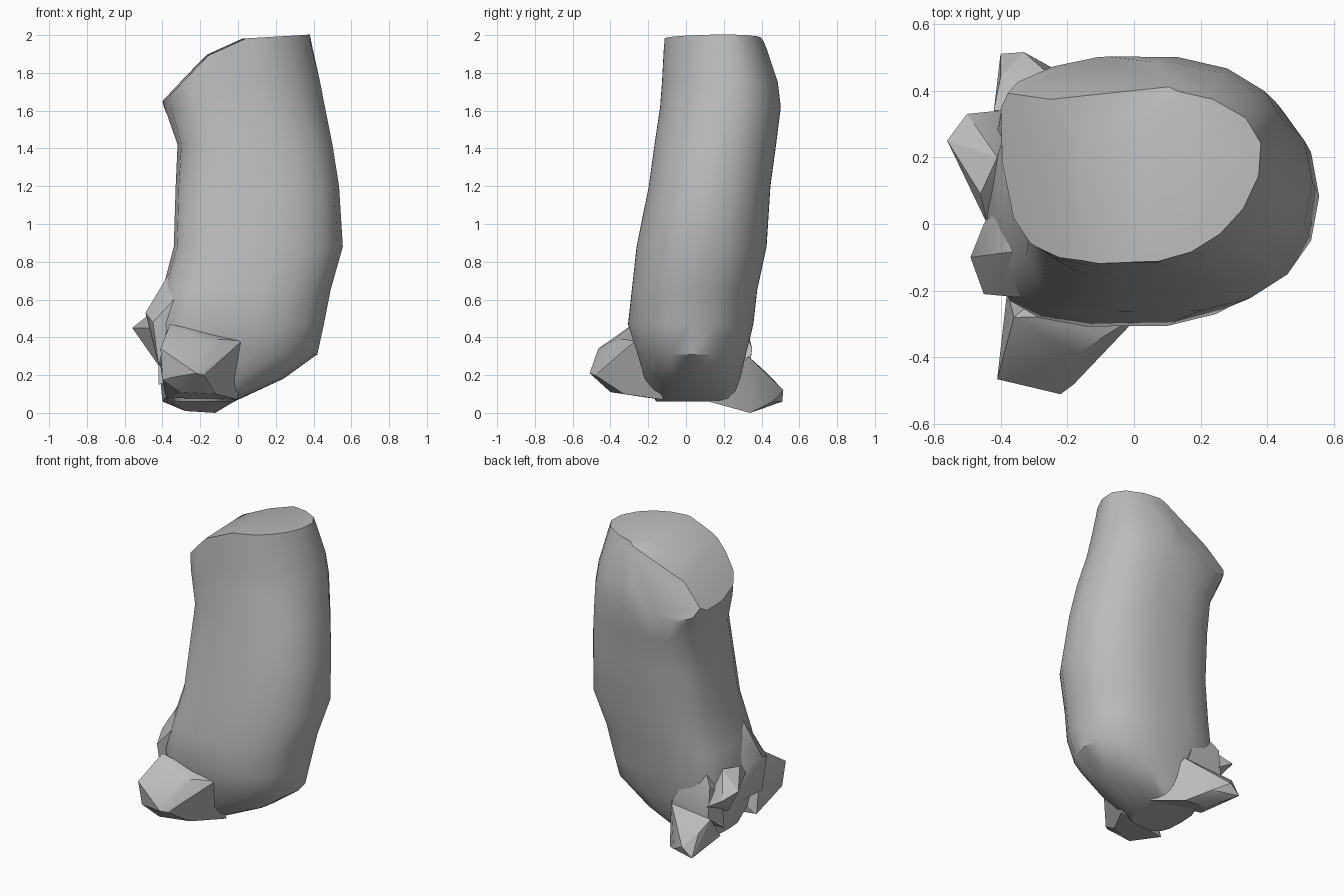
import bpy, bmesh, math
from mathutils import Vector

cube = bpy.data.objects.get("Cube")
if cube:
    bpy.data.objects.remove(cube, do_unlink=True)

grey = bpy.data.materials.new("plain grey")
grey.use_nodes = True
colour = (0.5, 0.5, 0.5, 1)
grey.diffuse_color = colour
grey.node_tree.nodes["Principled BSDF"].inputs["Base Color"].default_value = colour


def finish(name, bm, angle):
    bmesh.ops.recalc_face_normals(bm, faces=bm.faces)
    mesh = bpy.data.meshes.new(name)
    bm.to_mesh(mesh)
    bm.free()
    mesh.materials.append(grey)
    obj = bpy.data.objects.new(name, mesh)
    bpy.context.collection.objects.link(obj)
    bpy.ops.object.select_all(action="DESELECT")
    obj.select_set(True)
    bpy.context.view_layer.objects.active = obj
    bpy.ops.object.shade_smooth_by_angle(angle=math.radians(angle))


def ring(bm, z, x0, x1, y0, y1, sides=18):
    """Cross-section, squarish toward -x and round toward +x, widening to the back near the top."""
    cx, cy = (x0 + x1) / 2, (y0 + y1) / 2
    lean = 0.45 * max(0, z - 1.35)
    verts = []
    for i in range(sides):
        a = math.tau * i / sides
        c, s = math.cos(a), math.sin(a)
        p = 0.9 if c > 0 else 0.62
        x = cx + math.copysign(abs(c) ** p, c) * (x1 - x0) / 2
        y = cy + math.copysign(abs(s) ** p, s) * (y1 - y0) / 2
        verts.append(bm.verts.new((x + lean * c * (y - cy), y, z)))
    return verts


def slice_above(bm, base, slope_x, slope_y):
    """Cut away everything over the plane z = base + slopes and cap it."""
    geom = bm.verts[:] + bm.edges[:] + bm.faces[:]
    cut = bmesh.ops.bisect_plane(bm, geom=geom, plane_co=(0, 0, base),
                                 plane_no=Vector((-slope_x, -slope_y, 1)).normalized(),
                                 clear_outer=True)
    edges = [e for e in cut["geom_cut"] if isinstance(e, bmesh.types.BMEdge)]
    bmesh.ops.contextual_create(bm, geom=edges)


# Bent body: z, -x side, +x side, front, back
sections = [
    (0.06, -0.34, -0.02, -0.16, 0.24),
    (0.18, -0.40, 0.24, -0.22, 0.29),
    (0.31, -0.42, 0.42, -0.26, 0.32),
    (0.47, -0.44, 0.455, -0.31, 0.36),
    (0.65, -0.40, 0.49, -0.29, 0.38),
    (0.88, -0.34, 0.555, -0.265, 0.43),
    (1.20, -0.33, 0.535, -0.20, 0.45),
    (1.42, -0.32, 0.50, -0.17, 0.48),
    (1.62, -0.39, 0.46, -0.14, 0.505),
    (1.75, -0.41, 0.435, -0.13, 0.49),
    (1.93, -0.37, 0.39, -0.12, 0.43),
    (2.06, -0.35, 0.36, -0.11, 0.38),
]
bm = bmesh.new()
rings = [ring(bm, *s) for s in sections]
for low, high in zip(rings, rings[1:]):
    for i in range(len(low)):
        j = (i + 1) % len(low)
        bm.faces.new((low[i], low[j], high[j], high[i]))
bm.faces.new(rings[0])
bm.faces.new(rings[-1])
# Slanted, faceted top: crown, shoulder, steep end, two back bevels
for plane in [(1.98, 0.06, 0), (1.965, 0.45, 0.02), (2.06, 1.05, 0.03),
              (2.12, 0.5, -0.5), (2.88, 0.7, -2.4)]:
    slice_above(bm, *plane)
finish("bent_body", bm, 35)

# Faceted lumps around the base
lumps = {
    "front_lump": [(-0.41, -0.465, 0.34), (-0.22, -0.51, 0.21), (-0.18, -0.48, 0.20),
                   (-0.40, -0.44, 0.18), (-0.30, -0.40, 0.11), (-0.17, -0.39, 0.38),
                   (-0.08, -0.33, 0.39), (-0.36, -0.28, 0.47), (-0.12, -0.33, 0.10),
                   (-0.38, -0.20, 0.08), (0.00, -0.12, 0.07), (0.02, -0.27, 0.38),
                   (-0.15, -0.10, 0.30)],
    "side_ridge": [(-0.45, -0.21, 0.48), (-0.49, -0.10, 0.53), (-0.45, 0.00, 0.50),
                   (-0.34, -0.08, 0.78), (-0.34, -0.22, 0.60), (-0.36, 0.10, 0.60),
                   (-0.42, -0.20, 0.25), (-0.40, 0.08, 0.25), (-0.20, 0.00, 0.40)],
    "side_lump": [(-0.56, 0.25, 0.45), (-0.50, 0.33, 0.40), (-0.40, 0.34, 0.34),
                  (-0.46, 0.09, 0.53), (-0.44, 0.00, 0.45), (-0.42, 0.15, 0.25),
                  (-0.41, 0.20, 0.54), (-0.30, 0.30, 0.25), (-0.25, 0.15, 0.40)],
    "back_shelf": [(-0.40, 0.32, 0.46), (-0.42, 0.22, 0.38), (-0.15, 0.35, 0.34),
                   (-0.40, 0.34, 0.26), (-0.30, 0.25, 0.60), (-0.42, 0.20, 0.15),
                   (-0.12, 0.33, 0.22), (-0.20, 0.10, 0.20)],
    "back_lump": [(-0.40, 0.51, 0.06), (-0.33, 0.515, 0.12), (-0.40, 0.44, 0.20),
                  (-0.23, 0.46, 0.06), (-0.28, 0.34, 0.01), (-0.12, 0.34, 0.0),
                  (-0.42, 0.34, 0.26), (-0.12, 0.33, 0.30), (-0.38, 0.18, 0.08),
                  (-0.02, 0.12, 0.06)],
}
for name, points in lumps.items():
    bm = bmesh.new()
    for p in points:
        bm.verts.new(p)
    bmesh.ops.convex_hull(bm, input=bm.verts[:])
    finish(name, bm, 25)
